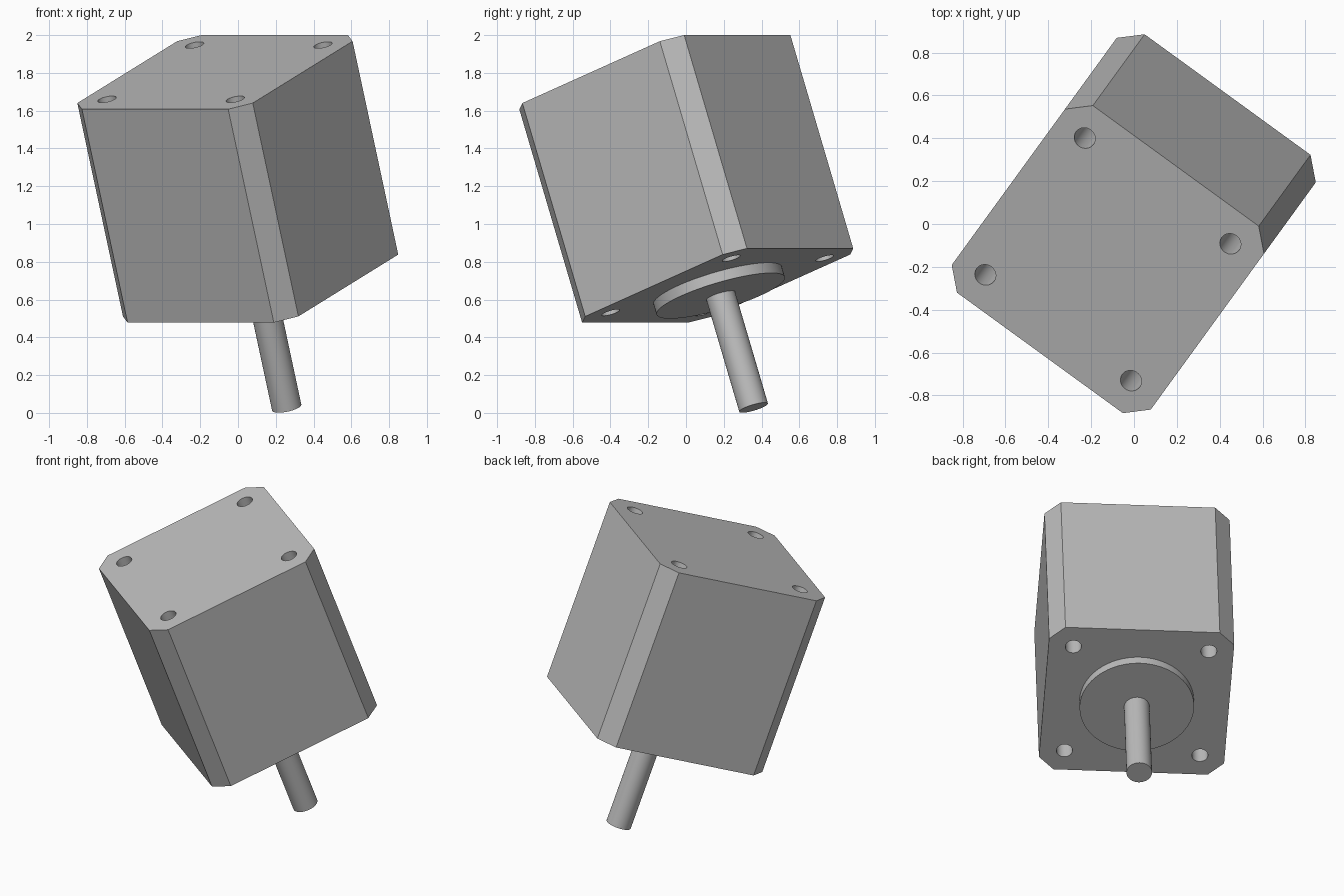
import bpy
import bmesh
from math import radians
from mathutils import Euler, Matrix

default = bpy.data.objects.get("Cube")
if default:
    bpy.data.objects.remove(default, do_unlink=True)

HALF = 0.574        # half width of the square body
CHAMFER = 0.0955    # corner cut
LENGTH = 1.202      # body length along the shaft axis
HOLE_AT = 0.42      # hole offset from the axis

# Tilted frame, with its origin at the centre of the rear face
turn = Matrix.Rotation(radians(-36), 4, "Z") @ Matrix.Rotation(radians(20), 4, "X")
FRAME = Matrix.Translation((-0.122, -0.165, 1.804)) @ turn

grey = bpy.data.materials.new("grey metal")
grey.use_nodes = True
COLOUR = (0.5, 0.5, 0.5, 1)
grey.diffuse_color = COLOUR
grey.node_tree.nodes["Principled BSDF"].inputs["Base Color"].default_value = COLOUR


def finish(name, bm):
    bmesh.ops.recalc_face_normals(bm, faces=bm.faces)
    mesh = bpy.data.meshes.new(name)
    bm.to_mesh(mesh)
    bm.free()
    mesh.materials.append(grey)
    obj = bpy.data.objects.new(name, mesh)
    obj.matrix_world = FRAME
    bpy.context.collection.objects.link(obj)
    return obj


def cylinder(name, radius, top, bottom, x=0, y=0, sides=64):
    bm = bmesh.new()
    bmesh.ops.create_cone(bm, cap_ends=True, segments=sides, radius1=radius,
                          radius2=radius, depth=top - bottom,
                          matrix=Matrix.Translation((x, y, (top + bottom) / 2)))
    return finish(name, bm)


def select_only(obj):
    bpy.ops.object.select_all(action="DESELECT")
    obj.select_set(True)
    bpy.context.view_layer.objects.active = obj


# Body: square prism with chamfered long edges
flat = HALF - CHAMFER
outline = []
for sx, sy in ((1, 1), (-1, 1), (-1, -1), (1, -1)):
    pair = [(sx * HALF, sy * flat), (sx * flat, sy * HALF)]
    outline += pair if sx == sy else pair[::-1]
bm = bmesh.new()
base = bm.faces.new([bm.verts.new((x, y, 0)) for x, y in outline])
extruded = bmesh.ops.extrude_face_region(bm, geom=[base], use_keep_orig=True)
moved = [g for g in extruded["geom"] if isinstance(g, bmesh.types.BMVert)]
bmesh.ops.translate(bm, verts=moved, vec=(0, 0, -LENGTH))
body = finish("motor_body", bm)

# Four screw holes through the body
for sx in (-1, 1):
    for sy in (-1, 1):
        cutter = cylinder("hole_cutter", 0.05, 0.1, -LENGTH - 0.1,
                          sx * HOLE_AT, sy * HOLE_AT, 32)
        cutter.hide_render = True
        cut = body.modifiers.new("screw_hole", "BOOLEAN")
        cut.operation = "DIFFERENCE"
        cut.solver = "EXACT"
        cut.object = cutter
        select_only(body)
        bpy.ops.object.modifier_apply(modifier=cut.name)
        bpy.data.objects.remove(cutter, do_unlink=True)

# Pilot boss and output shaft
boss = cylinder("pilot_boss", 0.354, -LENGTH, -LENGTH - 0.058)
shaft = cylinder("output_shaft", 0.079, -LENGTH - 0.05, -1.89)

for part in (body, boss, shaft):
    select_only(part)
    bpy.ops.object.shade_smooth_by_angle(angle=radians(30))
